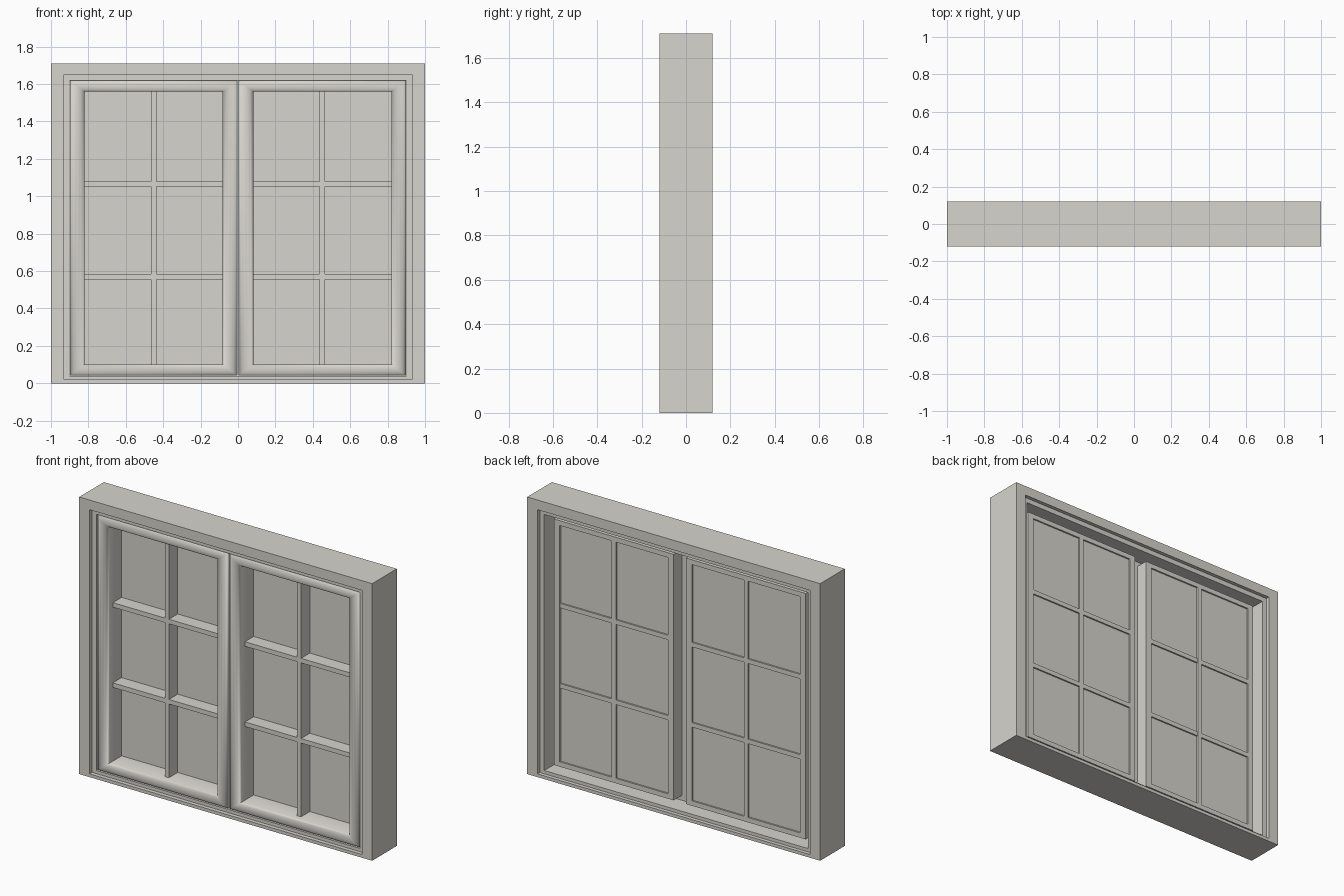
import bpy, bmesh, math

if "Cube" in bpy.data.objects:
    bpy.data.objects.remove(bpy.data.objects["Cube"])

mat = bpy.data.materials.new("warm_grey_paint")
mat.diffuse_color = (0.68, 0.66, 0.61, 1)
mat.use_nodes = True
mat.node_tree.nodes["Principled BSDF"].inputs["Base Color"].default_value = mat.diffuse_color


def finish(name, bm, smooth=False):
    bmesh.ops.recalc_face_normals(bm, faces=bm.faces)
    me = bpy.data.meshes.new(name)
    bm.to_mesh(me)
    bm.free()
    ob = bpy.data.objects.new(name, me)
    bpy.context.collection.objects.link(ob)
    me.materials.append(mat)
    if smooth:
        bpy.ops.object.select_all(action='DESELECT')
        ob.select_set(True)
        bpy.context.view_layer.objects.active = ob
        bpy.ops.object.shade_smooth_by_angle(angle=math.radians(50))
    return ob


# Rectangular ring swept through a closed profile of (x0, x1, z0, z1, y)
def ring(name, loops, smooth=False):
    bm = bmesh.new()
    rows = [[bm.verts.new(p) for p in
             ((x0, y, z0), (x1, y, z0), (x1, y, z1), (x0, y, z1))]
            for x0, x1, z0, z1, y in loops]
    for i, a in enumerate(rows):
        b = rows[(i + 1) % len(rows)]
        for j in range(4):
            k = (j + 1) % 4
            bm.faces.new((a[j], a[k], b[k], b[j]))
    return finish(name, bm, smooth)


def box(name, x0, x1, y0, y1, z0, z1):
    bm = bmesh.new()
    bmesh.ops.create_cube(bm, size=1)
    for v in bm.verts:
        v.co = (x1 if v.co.x > 0 else x0,
                y1 if v.co.y > 0 else y0,
                z1 if v.co.z > 0 else z0)
    return finish(name, bm)


# Outer frame, with a shallow step on both faces
outer, step, inner = (-1, 1, 0, 1.71), (-.93, .93, .02, 1.65), (-.90, .90, .04, 1.62)
ring("outer_frame", [r + (y,) for r, y in (
    (outer, -.12), (step, -.12), (step, -.095), (inner, -.095),
    (inner, .097), (step, .097), (step, .12), (outer, .12))])

# Sash profile: t = 0 at outer edge, 1 at the glass opening; y = depth
profile = [(0, -.02), (0, -.082), (.08, -.092), (.25, -.099), (.5, -.102),
           (.75, -.099), (.92, -.092), (1, -.082), (1, .06), (.5, .06), (.5, -.02)]

for side, s in (("left", -1), ("right", 1)):
    ring(side + "_sash",
         [(s * (.003 + .079 * t), s * (.899 - .079 * t),
           .041 + .06 * t, 1.619 - .06 * t, y) for t, y in profile], True)
    # Glass near the back of the sash
    a, b = sorted((s * .07, s * .83))
    box(side + "_glass", a, b, .036, .05, .09, 1.57)
    # Glazing bars
    box(side + "_upright_bar", s * .451 - .014, s * .451 + .014, -.05, .06, .10, 1.56)
    for n, z in (("lower", .57), ("upper", 1.065)):
        box(f"{side}_{n}_bar", a, b, -.0495, .0595, z - .014, z + .014)
